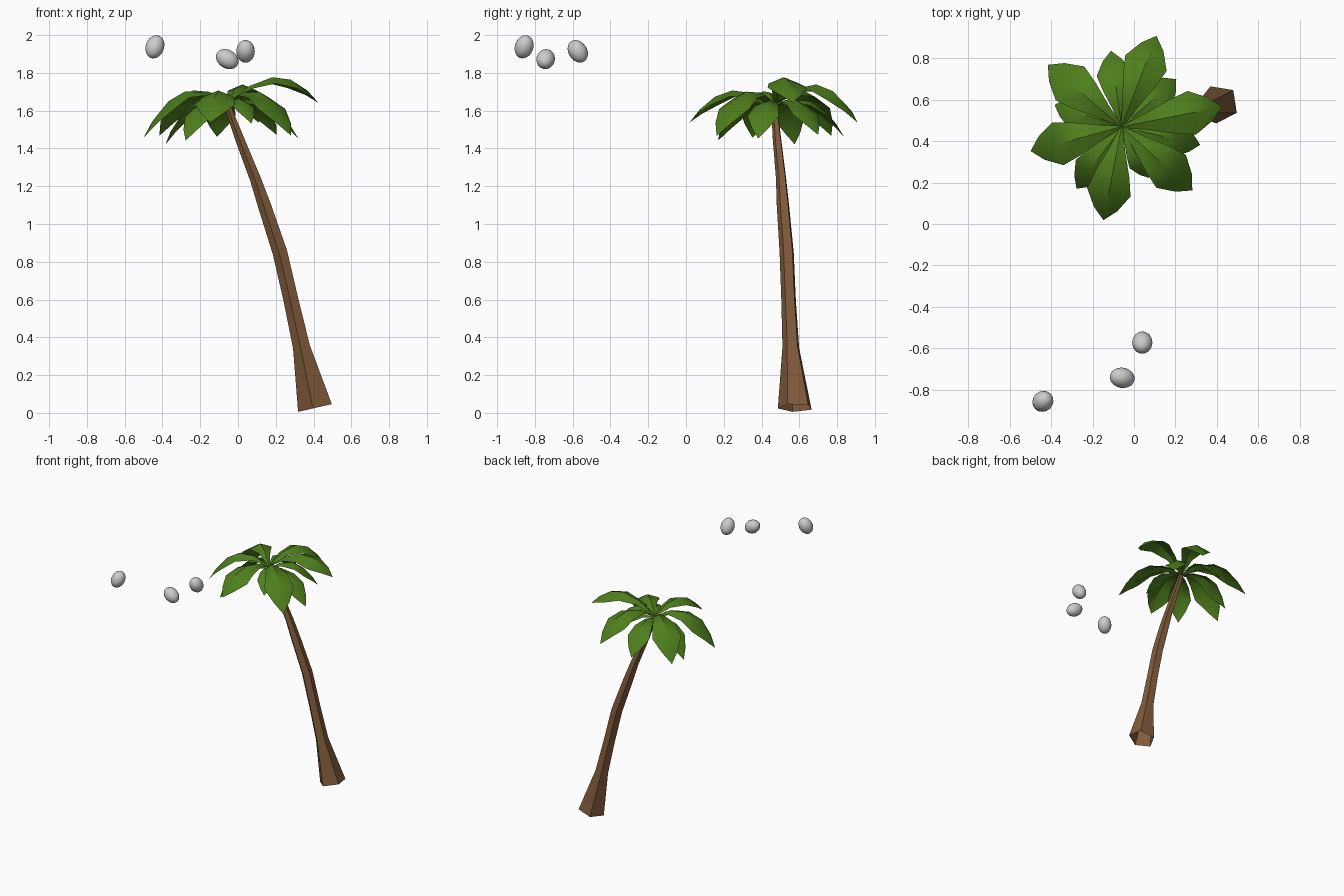
import bpy, bmesh
from math import sin, cos, radians
from mathutils import Vector

cube = bpy.data.objects.get("Cube")
if cube:
    bpy.data.objects.remove(cube)


def material(name, colour):
    m = bpy.data.materials.new(name)
    m.use_nodes = True
    m.diffuse_color = (*colour, 1)
    bsdf = next(n for n in m.node_tree.nodes if n.type == 'BSDF_PRINCIPLED')
    bsdf.inputs["Base Color"].default_value = (*colour, 1)
    return m


bark = material("bark brown", (0.22, 0.105, 0.044))
green = material("leaf green", (0.076, 0.21, 0.012))
grey = material("coconut grey", (0.6, 0.6, 0.6))


def make_object(name, bm, mat):
    bmesh.ops.recalc_face_normals(bm, faces=bm.faces)
    for f in bm.faces:
        f.smooth = True
    mesh = bpy.data.meshes.new(name)
    bm.to_mesh(mesh)
    bm.free()
    mesh.set_sharp_from_angle(angle=radians(32))
    mesh.materials.append(mat)
    ob = bpy.data.objects.new(name, mesh)
    bpy.context.collection.objects.link(ob)
    return ob


# Trunk: five-sided rings along a leaning path (x, y, z, radius), open at the base
path = [(.412, .58, .027, .095), (.338, .557, .35, .047), (.282, .545, .6, .041),
        (.224, .535, .85, .04), (.141, .515, 1.1, .035), (.093, .505, 1.24, .029),
        (.01, .483, 1.45, .024), (-.055, .468, 1.625, .017)]
bm = bmesh.new()
rings = []
for i, (x, y, z, r) in enumerate(path):
    a, b = path[max(i - 1, 0)], path[min(i + 1, len(path) - 1)]
    slope = (b[0] - a[0]) / (b[2] - a[2])
    ring = []
    for k in range(5):
        t = radians(45 + 72 * k)
        dx = r * cos(t)
        ring.append(bm.verts.new((x + dx, y + r * sin(t), z - slope * dx)))
    rings.append(ring)
for lo, hi in zip(rings, rings[1:]):
    for k in range(5):
        n = (k + 1) % 5
        bm.faces.new((lo[k], lo[n], hi[n], hi[k]))
bm.faces.new(rings[-1])
make_object("trunk", bm, bark)


# Leaves: folded blades arching from the crown
outline = [(0, .04), (.25, .38), (.5, .77), (.7, 1), (.88, .54), (1, 0)]


def leaf(name, angle, length, climb, drop, width, base_z):
    out = Vector((cos(radians(angle)), sin(radians(angle)), 0))
    side = Vector((-out.y, out.x, 0))
    bm = bmesh.new()
    rows = []
    for t, w in outline:
        height = base_z + climb * t - (climb + drop) * t ** 2.5
        mid = Vector((-.06, .47, height)) + out * length * t
        sag = Vector((0, 0, -.4 * w * width))
        offsets = (-1, 0, 1) if w else (0,)
        rows.append([bm.verts.new(mid + side * s * w * width + sag * abs(s)) for s in offsets])
    for p, q in zip(rows, rows[1:]):
        for k in (0, 1):
            if len(q) == 3:
                bm.faces.new((p[k], p[k + 1], q[k + 1], q[k]))
            else:
                bm.faces.new((p[k], p[k + 1], q[0]))
    bmesh.ops.solidify(bm, geom=bm.faces[:], thickness=.012)
    make_object(name, bm, green)


# Upper leaves: angle, length, climb, drop
for i, (ang, ln, climb, drop) in enumerate([
        (11.2, .495, .43, -.005), (69, .47, .37, .1), (140, .465, .31, .17),
        (195, .455, .3, .18), (259, .46, .27, .1), (318, .46, .29, .17)]):
    leaf(f"upper_leaf_{i + 1}", ang, ln, climb, drop, .107, 1.637)
# Lower leaves: angle, length, drop, width
for i, (ang, ln, drop, width) in enumerate([
        (41, .35, .15, .085), (98, .37, .16, .085), (162, .34, .2, .085),
        (234, .37, .18, .085), (298, .28, .09, .06), (347, .39, .17, .085)]):
    leaf(f"lower_leaf_{i + 1}", ang, ln, .18, drop, width, 1.622)

# Coconuts: smooth tilted ellipsoids (centre, long axis)
for i, (centre, axis) in enumerate([
        ((-.44, -.857, 1.938), (.35, .35, 1)),
        ((-.057, -.743, 1.873), (-.85, .15, .5)),
        ((.04, -.573, 1.914), (0, -.55, .85))]):
    bm = bmesh.new()
    bmesh.ops.create_uvsphere(bm, u_segments=20, v_segments=12, radius=.049)
    for v in bm.verts:
        v.co.z *= 1.3
    ob = make_object(f"coconut_{i + 1}", bm, grey)
    ob.location = centre
    ob.rotation_euler = Vector(axis).to_track_quat('Z', 'Y').to_euler()
